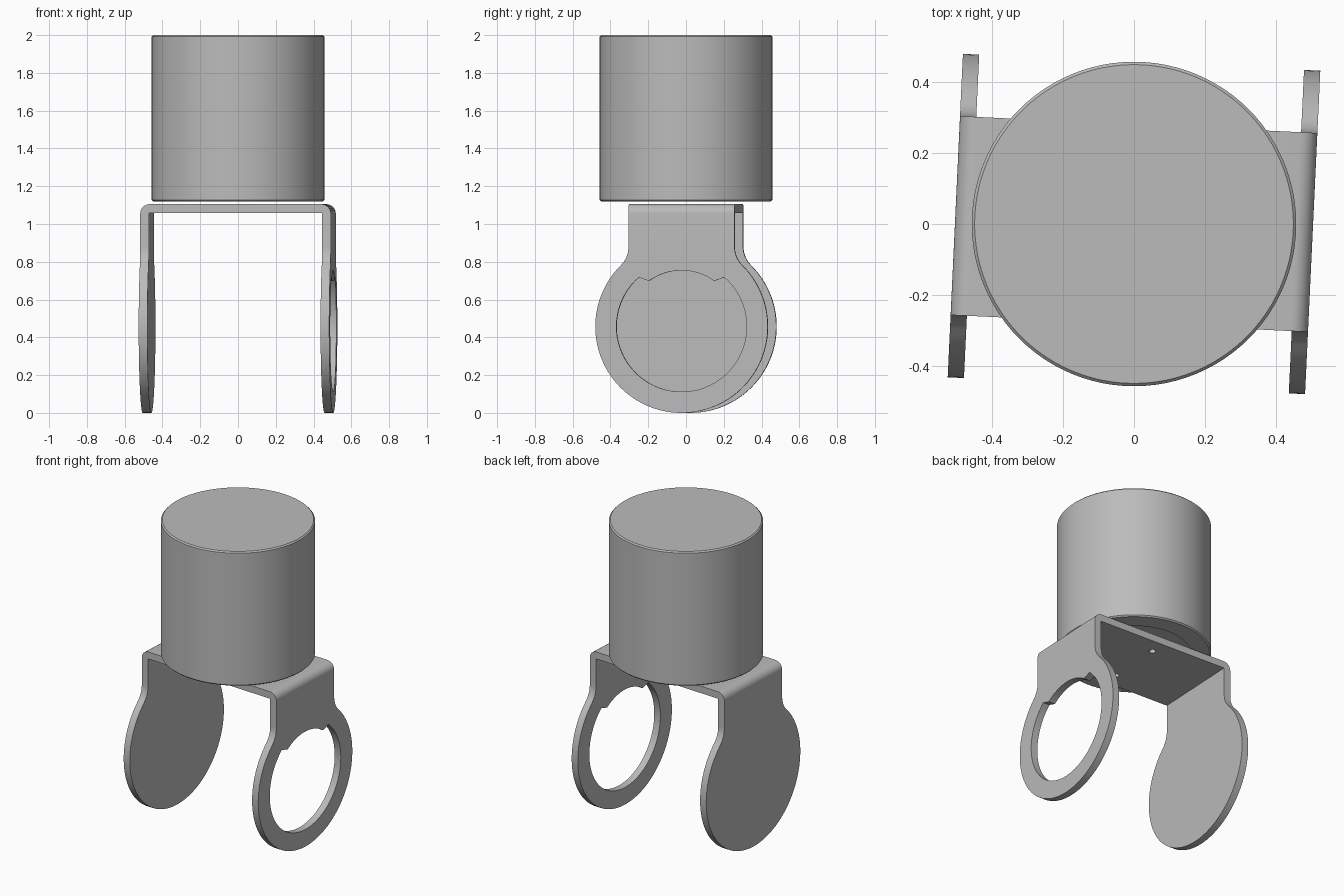
import bpy, bmesh
from math import sin, cos, pi, radians, atan2, hypot
from mathutils import Matrix, Vector

if "Cube" in bpy.data.objects:
    bpy.data.objects.remove(bpy.data.objects["Cube"], do_unlink=True)

grey = bpy.data.materials.new("plain grey")
grey.use_nodes = True
grey.diffuse_color = (0.5, 0.5, 0.5, 1)
grey.node_tree.nodes["Principled BSDF"].inputs["Base Color"].default_value = (0.5, 0.5, 0.5, 1)


def arc(cx, cy, r, a0, a1, n):
    """Points on an arc, angles in radians."""
    return [(cx + r * cos(a0 + (a1 - a0) * i / n), cy + r * sin(a0 + (a1 - a0) * i / n))
            for i in range(n + 1)]


def make_object(name, bm):
    bmesh.ops.remove_doubles(bm, verts=bm.verts, dist=1e-5)
    bmesh.ops.recalc_face_normals(bm, faces=bm.faces)
    mesh = bpy.data.meshes.new(name)
    bm.to_mesh(mesh)
    bm.free()
    mesh.materials.append(grey)
    obj = bpy.data.objects.new(name, mesh)
    bpy.context.collection.objects.link(obj)
    return obj


def prism(name, outline, place, depth):
    """Extrude a 2D outline; place maps (u, v) to a point, depth is the sweep."""
    bm = bmesh.new()
    face = bm.faces.new([bm.verts.new(place(u, v)) for u, v in outline])
    swept = bmesh.ops.extrude_face_region(bm, geom=[face])
    verts = [g for g in swept["geom"] if isinstance(g, bmesh.types.BMVert)]
    bmesh.ops.translate(bm, verts=verts, vec=Vector(depth))
    return make_object(name, bm)


def lathe(name, profile, steps):
    """Spin an (r, z) profile around the z axis."""
    bm = bmesh.new()
    verts = [bm.verts.new((r, 0, z)) for r, z in profile]
    edges = [bm.edges.new(pair) for pair in zip(verts, verts[1:])]
    bmesh.ops.spin(bm, geom=verts + edges, cent=(0, 0, 0), axis=(0, 0, 1),
                   angle=2 * pi, steps=steps, use_merge=True)
    return make_object(name, bm)


def carve(obj, cutter, operation):
    """Apply a boolean and remove the cutter."""
    cutter.hide_render = True
    mod = obj.modifiers.new("carve", "BOOLEAN")
    mod.operation, mod.object, mod.solver = operation, cutter, "EXACT"
    graph = bpy.context.evaluated_depsgraph_get()
    mesh = bpy.data.meshes.new_from_object(obj.evaluated_get(graph))
    obj.modifiers.clear()
    obj.data = mesh
    bpy.data.objects.remove(cutter, do_unlink=True)


def smooth(obj):
    bpy.ops.object.select_all(action="DESELECT")
    obj.select_set(True)
    bpy.context.view_layer.objects.active = obj
    bpy.ops.object.shade_smooth_by_angle(angle=radians(30))


# Bracket: a bent strip seen from the front
OUT, TOP, THICK, BEND = 0.505, 1.105, 0.046, 0.05
INN = OUT - THICK
half = [(INN, -0.1), (OUT, -0.1)] + arc(OUT - BEND, TOP - BEND, BEND, 0, pi / 2, 10)
strip = [(INN, TOP - THICK)] + half + [(-x, z) for x, z in reversed(half)] + [(-INN, TOP - THICK)]
bracket = prism("bracket", strip, lambda u, v: (u, -0.6, v), (0, 1.2, 0))

# Its side silhouette: straight neck, fillet, round disc
R, NECK, FILLET = 0.457, 0.281, 0.137
rise = ((R + FILLET) ** 2 - (NECK + FILLET) ** 2) ** 0.5
tangent = atan2(rise, NECK + FILLET)
side = arc(0, R, R, -pi / 2, tangent, 48)
side += arc(NECK + FILLET, R + rise, FILLET, pi + tangent, pi, 10)[1:]
side += [(NECK, 1.3)]
side += [(-y, z) for y, z in reversed(side[1:])]
carve(bracket, prism("silhouette", side, lambda u, v: (-0.8, u, v), (1.6, 0, 0)), "INTERSECT")

# Window in one disc, with a shallower arc at its top
notch, shoulder = radians(35.5), radians(41)
window = arc(0, R, 0.345, pi / 2 + shoulder, 5 * pi / 2 - shoulder, 80)
window += arc(0, R, 0.297, pi / 2 - notch, pi / 2 + notch, 24)
carve(bracket, prism("window", window, lambda u, v: (0.3, u, v), (0.5, 0, 0)), "DIFFERENCE")

# Screw holes in the bridge
for y in (-0.18, 0.18):
    hole = prism("hole", arc(0, y, 0.02, 0, 2 * pi, 24)[:-1], lambda u, v: (u, v, 1), (0, 0, 0.2))
    carve(bracket, hole, "DIFFERENCE")
bracket.data.transform(Matrix.Rotation(radians(-2.7), 4, "Z"))
smooth(bracket)

# Drum above the bracket, with fine chamfers and a shallow recess beneath
RAD, LOW, HIGH, EDGE = 0.458, 1.12, 2.0, 0.008
drum = lathe("drum", [(0, LOW + 0.015), (0.34, LOW + 0.015), (0.34, LOW), (RAD - EDGE, LOW),
                      (RAD, LOW + EDGE), (RAD, HIGH - EDGE), (RAD - EDGE, HIGH), (0, HIGH)], 96)
smooth(drum)
